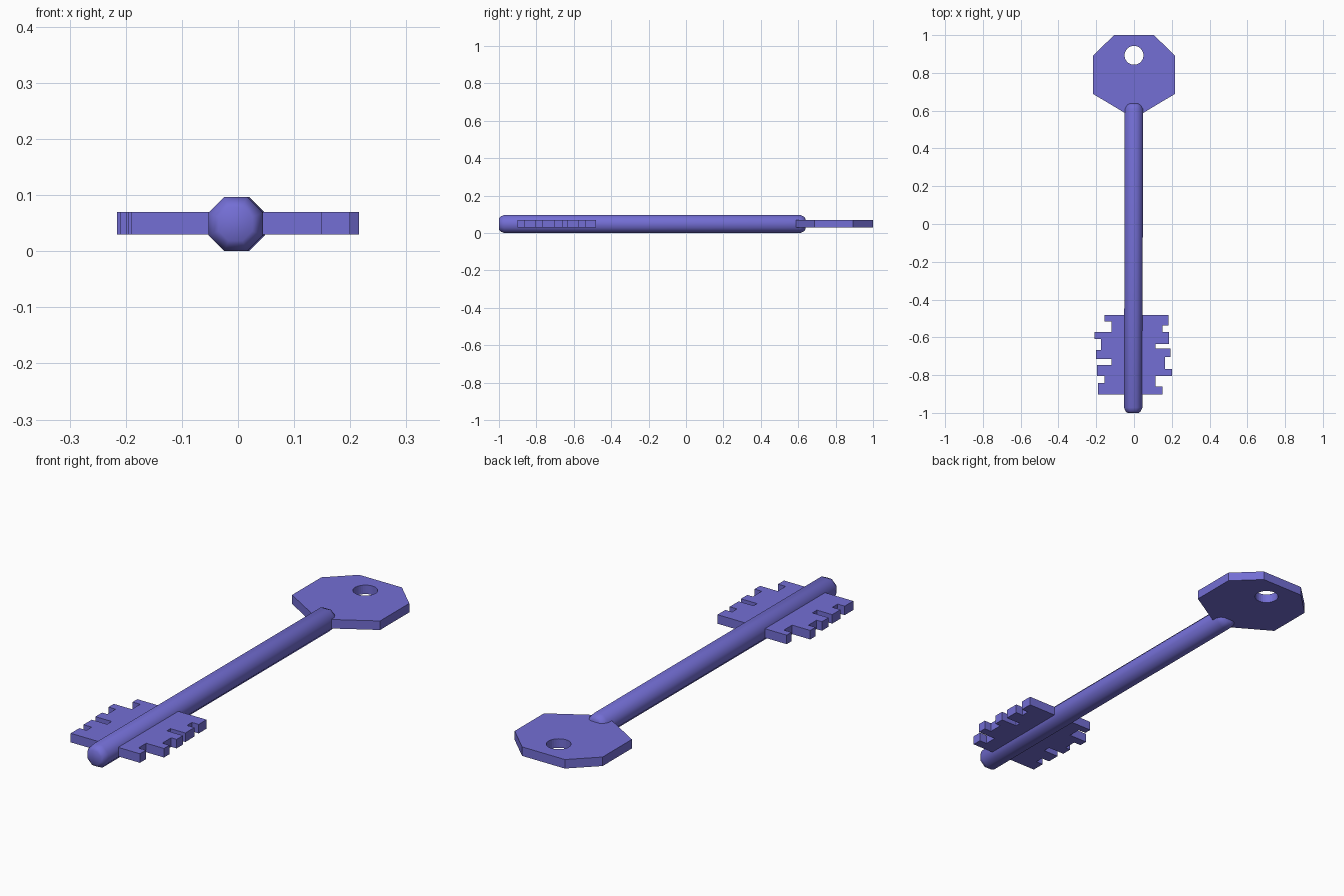
import bpy, bmesh, math

if "Cube" in bpy.data.objects:
    bpy.data.objects.remove(bpy.data.objects["Cube"])

mat = bpy.data.materials.new("violet_blue")
mat.diffuse_color = (0.172, 0.156, 0.66, 1)
mat.use_nodes = True
mat.node_tree.nodes["Principled BSDF"].inputs["Base Color"].default_value = mat.diffuse_color


def plate(name, loops, z0, z1):
    """Flat plate from closed outlines; inner outlines become holes."""
    cu = bpy.data.curves.new(name, 'CURVE')
    cu.dimensions = '2D'
    cu.fill_mode = 'BOTH'
    cu.extrude = (z1 - z0) / 2
    for pts in loops:
        sp = cu.splines.new('POLY')
        sp.points.add(len(pts) - 1)
        for p, (x, y) in zip(sp.points, pts):
            p.co = (x, y, 0, 1)
        sp.use_cyclic_u = True
    cu.materials.append(mat)
    ob = bpy.data.objects.new(name, cu)
    bpy.context.collection.objects.link(ob)
    ob.location.z = (z0 + z1) / 2
    bpy.ops.object.select_all(action='DESELECT')
    ob.select_set(True)
    bpy.context.view_layer.objects.active = ob
    bpy.ops.object.convert(target='MESH')
    ob = bpy.context.object
    # weld the caps to the sides
    bm = bmesh.new()
    bm.from_mesh(ob.data)
    bmesh.ops.remove_doubles(bm, verts=bm.verts, dist=1e-5)
    bmesh.ops.recalc_face_normals(bm, faces=bm.faces)
    for f in bm.faces:
        f.smooth = False
    bm.to_mesh(ob.data)
    bm.free()
    return ob


# Bow: eight-sided handle with a round hole
half = [(0.105, 1.0), (0.216, 0.893), (0.216, 0.688), (0.04, 0.583)]
outline = half + [(-x, y) for x, y in reversed(half)]
hole = [(0.05 * math.cos(a), 0.893 + 0.05 * math.sin(a))
        for a in (i * math.tau / 32 for i in range(32))]
plate("bow", [outline, hole], 0.03, 0.07)

# Bit: toothed plate, each step is (reach from axis, y where the step ends)
top = -0.482
right = [(0.183, -0.537), (0.15, -0.572), (0.186, -0.635), (0.113, -0.66),
         (0.192, -0.705), (0.165, -0.767), (0.2, -0.805), (0.113, -0.86),
         (0.15, -0.902)]
left = [(0.157, -0.515), (0.12, -0.573), (0.209, -0.61), (0.174, -0.668),
        (0.2, -0.715), (0.12, -0.747), (0.195, -0.805), (0.155, -0.842),
        (0.19, -0.902)]


def steps(side, rows):
    pts, y = [], top
    for x, y_end in rows:
        pts += [(side * x, y), (side * x, y_end)]
        y = y_end
    return pts


plate("bit", [steps(1, right) + steps(-1, left)[::-1]], 0.03, 0.07)

# Shaft: octagonal rod with chamfered ends, leaning very slightly in x
rings = [(-1.0, 0.030), (-0.992, 0.040), (-0.972, 0.0485),
         (0.61, 0.0485), (0.63, 0.040), (0.638, 0.030)]
bm = bmesh.new()
loops = []
for y, apothem in rings:
    r = apothem / math.cos(math.pi / 8)
    cx = -0.002 + 0.0025 * y
    loops.append([bm.verts.new((cx + r * math.cos(a), y, 0.0485 + r * math.sin(a)))
                  for a in ((i + 0.5) * math.pi / 4 for i in range(8))])
for a, b in zip(loops, loops[1:]):
    for i in range(8):
        j = (i + 1) % 8
        bm.faces.new((a[i], a[j], b[j], b[i]))
bm.faces.new(loops[0])
bm.faces.new(loops[-1])
bmesh.ops.recalc_face_normals(bm, faces=bm.faces)
me = bpy.data.meshes.new("shaft")
bm.to_mesh(me)
bm.free()
me.materials.append(mat)
shaft = bpy.data.objects.new("shaft", me)
bpy.context.collection.objects.link(shaft)
bpy.ops.object.select_all(action='DESELECT')
shaft.select_set(True)
bpy.context.view_layer.objects.active = shaft
bpy.ops.object.shade_smooth_by_angle(angle=math.radians(62))
